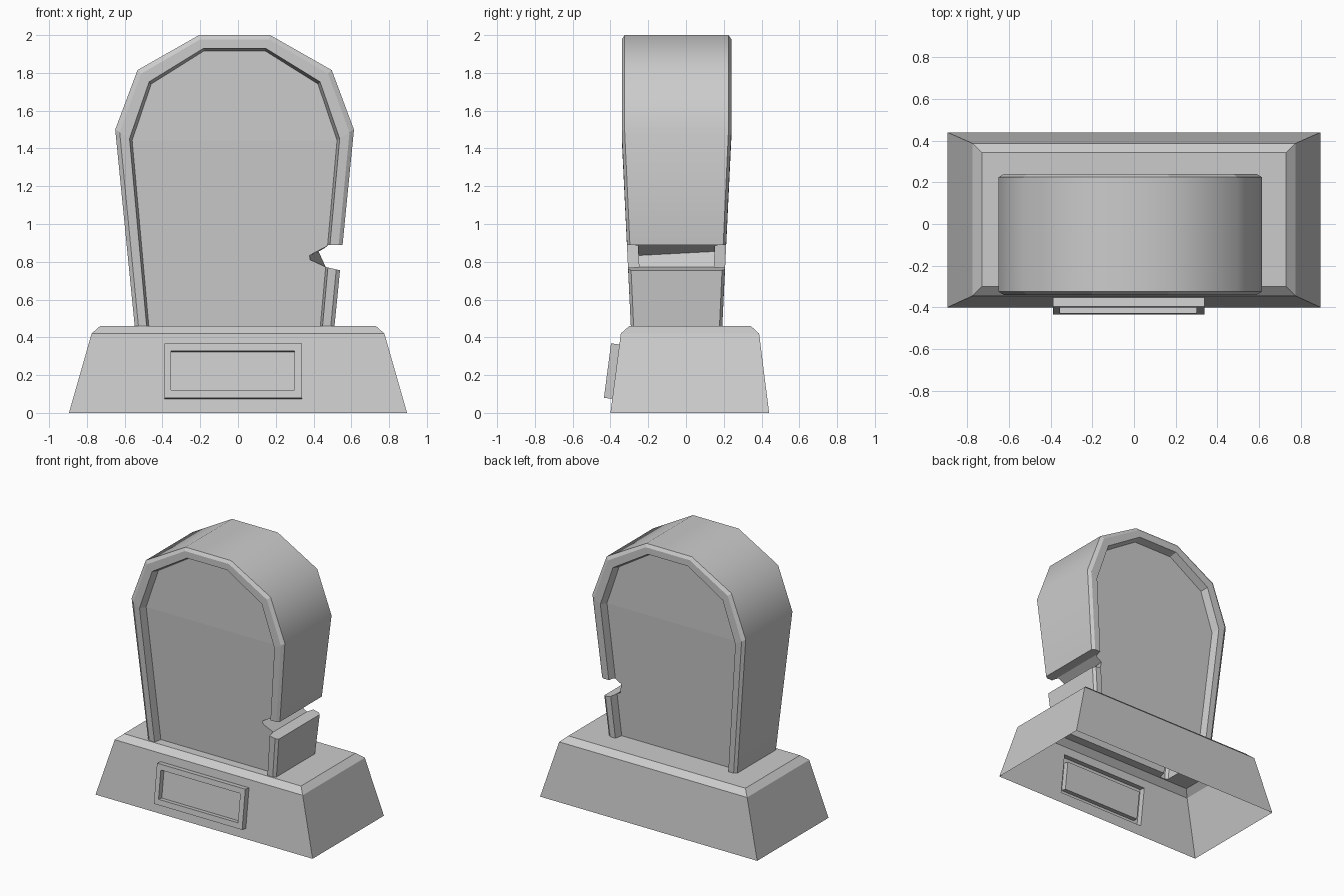
import bpy, bmesh

if "Cube" in bpy.data.objects:
    bpy.data.objects.remove(bpy.data.objects["Cube"])


def loft(name, rings, closed=True, smooth_strips=(), floor_split=None):
    """Solid skinned through matching point rings, capped at both ends."""
    bm = bmesh.new()
    vr = [[bm.verts.new(p) for p in ring] for ring in rings]
    n = len(vr[0])
    for i, (a, b) in enumerate(zip(vr, vr[1:])):
        for j in range(n if closed else n - 1):
            k = (j + 1) % n
            f = bm.faces.new((a[j], a[k], b[k], b[j]))
            f.smooth = i in smooth_strips
    for ring in (vr[0], vr[-1]):
        if floor_split:
            s = floor_split
            bm.faces.new([ring[i] for i in range(s, n - s)])
            bm.faces.new((ring[0], ring[s], ring[-1 - s], ring[-1]))
        else:
            bm.faces.new(ring)
    if not closed:
        bm.faces.new([r[0] for r in vr] + [r[-1] for r in reversed(vr)])
    bmesh.ops.recalc_face_normals(bm, faces=bm.faces[:])
    me = bpy.data.meshes.new(name)
    bm.to_mesh(me)
    bm.free()
    ob = bpy.data.objects.new(name, me)
    bpy.context.collection.objects.link(ob)
    return ob


def combine(target, other, operation):
    mod = target.modifiers.new(operation, 'BOOLEAN')
    mod.operation = operation
    mod.solver = 'EXACT'
    mod.object = other
    bpy.context.view_layer.objects.active = target
    bpy.ops.object.modifier_apply(modifier=mod.name)
    bpy.data.objects.remove(other, do_unlink=True)


# Plinth: tapered block with a chamfered top edge
def rect(x, y0, y1, z):
    return [(-x, y0, z), (x, y0, z), (x, y1, z), (-x, y1, z)]


plinth = loft("gravestone", [rect(0.895, -0.40, 0.44, 0),
                             rect(0.775, -0.345, 0.387, 0.42),
                             rect(0.73, -0.30, 0.343, 0.46)])

# Headstone: faceted arch with chamfered rims and recessed panels on both sides
CX, CY, Z0 = -0.018, -0.05, 0.43
half = [(0.526, Z0), (0.632, 1.5), (0.514, 1.815), (0.188, 2.0)]
arch = [(-x, z) for x, z in half] + [(x, z) for x, z in reversed(half)]


def arch_ring(inset, drop, side):
    ring = []
    for x, z in arch:
        depth = 0.29 - max(0, 1.5 - z) * 0.046 - drop
        ring.append((CX + x * (1 - 1.71 * inset), CY + side * depth,
                     Z0 + (z - Z0) * (1 - 0.64 * inset)))
    return ring


steps = [(0.083, 0.058), (0.07, 0), (0.022, 0), (0, 0.015)]
rings = [arch_ring(i, d, -1) for i, d in steps]
rings += [arch_ring(i, d, 1) for i, d in reversed(steps)]
stone = loft("headstone", rings, closed=False, smooth_strips=(3,), floor_split=1)


# Broken notch in the right edge, its tip slanting from front to back
def notch_ring(y, tip):
    pts = [(0.8, 0.89), (0.48, 0.89), tip, (0.465, 0.772), (0.54, 0.755), (0.8, 0.70)]
    return [(x, y, z) for x, z in pts]


notch = loft("notch_cutter", [notch_ring(-0.45, (0.355, 0.823)),
                              notch_ring(0.35, (0.45, 0.865))])
combine(stone, notch, 'DIFFERENCE')


# Plaque: sloped raised frame with a sunken panel
def plaque_ring(x0, x1, z0, z1, off):
    return [(x, -0.40 + 0.131 * z + off, z - (off + 0.045) * 0.131)
            for x, z in ((x0, z0), (x1, z0), (x1, z1), (x0, z1))]


outer, inner = (-0.39, 0.338, 0.08, 0.368), (-0.355, 0.30, 0.12, 0.328)
plaque = loft("plaque", [plaque_ring(*outer, 0.03), plaque_ring(*outer, -0.045),
                         plaque_ring(*inner, -0.045), plaque_ring(*inner, -0.006)])

# Join into one shell and open the underside
combine(plinth, stone, 'UNION')
combine(plinth, plaque, 'UNION')
bm = bmesh.new()
bm.from_mesh(plinth.data)
under = [f for f in bm.faces if all(v.co.z < 0.001 for v in f.verts)]
bmesh.ops.delete(bm, geom=under, context='FACES')
bm.to_mesh(plinth.data)
bm.free()
